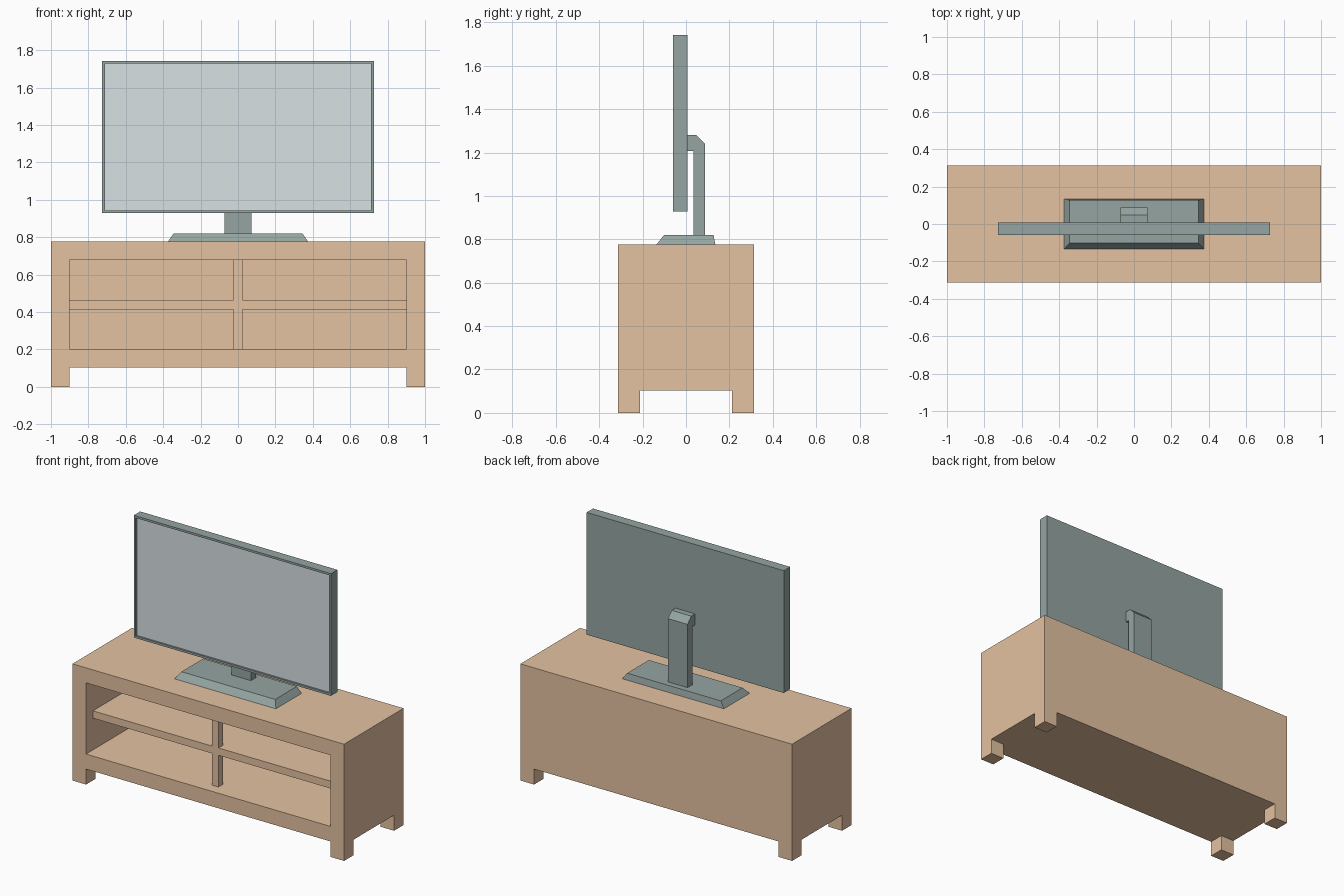
import bpy, bmesh
from mathutils import Vector

if "Cube" in bpy.data.objects:
    bpy.data.objects.remove(bpy.data.objects["Cube"])


def material(name, rgb):
    m = bpy.data.materials.new(name)
    m.diffuse_color = (*rgb, 1)
    m.use_nodes = True
    m.node_tree.nodes["Principled BSDF"].inputs["Base Color"].default_value = m.diffuse_color
    return m


WOOD = material("light_wood", (0.78, 0.54, 0.356))
CASING = material("grey_green_plastic", (0.30, 0.375, 0.362))
SCREEN = material("pale_screen", (0.69, 0.75, 0.775))


def split_box(lo, hi, cuts=()):
    """Box between two corners, its faces split by (axis, position) planes."""
    bm = bmesh.new()
    bmesh.ops.create_cube(bm, size=1)
    lo, hi = Vector(lo), Vector(hi)
    for v in bm.verts:
        v.co = Vector(h if c > 0 else l for c, l, h in zip(v.co, lo, hi))
    for axis, pos in cuts:
        n = Vector((0, 0, 0))
        n[axis] = 1
        bmesh.ops.bisect_plane(bm, geom=bm.verts[:] + bm.edges[:] + bm.faces[:],
                               plane_co=n * pos, plane_no=n)
    bm.normal_update()
    return bm


def pull(bm, rule, offset):
    """Extrude the faces picked by rule(centre, normal), leaving no face behind."""
    faces = [f for f in bm.faces if rule(f.calc_center_median(), f.normal)]
    geom = bmesh.ops.extrude_face_region(bm, geom=faces)["geom"]
    verts = [g for g in geom if isinstance(g, bmesh.types.BMVert)]
    bmesh.ops.translate(bm, verts=verts, vec=offset)
    bmesh.ops.delete(bm, geom=[f for f in faces if f.is_valid], context='FACES')
    bm.normal_update()


def finish(bm, name, *mats):
    bmesh.ops.recalc_face_normals(bm, faces=bm.faces[:])
    me = bpy.data.meshes.new(name)
    bm.to_mesh(me)
    bm.free()
    for m in mats:
        me.materials.append(m)
    ob = bpy.data.objects.new(name, me)
    bpy.context.collection.objects.link(ob)


# Cabinet: hollow front opening and four square legs
D, LEG, TOP, T = 0.313, 0.103, 0.777, 0.10
back = D - T
bm = split_box((-1, -D, LEG), (1, D, TOP),
               [(0, -0.9), (0, 0.9), (1, -back), (1, back), (2, LEG + T), (2, TOP - T)])
pull(bm, lambda c, n: n.z < -0.9 and c.z < LEG + 0.01 and abs(c.x) > 0.9 and abs(c.y) > back,
     (0, 0, -LEG))
pull(bm, lambda c, n: n.y < -0.9 and abs(c.x) < 0.8 and LEG + T < c.z < TOP - T,
     (0, D + back, 0))
finish(bm, "cabinet", WOOD)

# Shelf with slim centre posts above and below, set back from the front
S0, S1, F = 0.414, 0.463, -0.24
bm = split_box((-0.9, F, S0), (0.9, back, S1), [(0, -0.024), (0, 0.024), (1, F + 0.05)])
post = lambda c: abs(c.x) < 0.02 and c.y < F + 0.05
pull(bm, lambda c, n: n.z > 0.9 and post(c), (0, 0, TOP - T - S1))
pull(bm, lambda c, n: n.z < -0.9 and post(c), (0, 0, LEG + T - S0))
finish(bm, "shelf_and_posts", WOOD)

# Television panel with a thin bezel around a recessed screen
X, Z0, Z1, B = 0.726, 0.928, 1.742, 0.014
bm = split_box((-X, -0.059, Z0), (X, 0.008, Z1),
               [(0, B - X), (0, X - B), (2, Z0 + B), (2, Z1 - B)])
inner = lambda c: abs(c.x) < X - B - 0.01 and Z0 + B + 0.01 < c.z < Z1 - B - 0.01
pull(bm, lambda c, n: n.y < -0.9 and inner(c), (0, 0.012, 0))
for f in bm.faces:
    c = f.calc_center_median()
    if inner(c) and abs(f.normal.y) > 0.9 and c.y < 0:
        f.material_index = 1
finish(bm, "television", CASING, SCREEN)

# Stand base: sloped sides, top edge nearer the back
bm = split_box((-0.374, -0.135, TOP), (0.374, 0.135, 0.819))
for v in bm.verts:
    if v.co.z > 0.8:
        v.co.x *= 0.345 / 0.374
        v.co.y = -0.102 if v.co.y < 0 else 0.127
finish(bm, "stand_base", CASING)

# Stand neck: side profile (y, z) extruded across x
profile = [(0.008, 1.207), (0.034, 1.207), (0.034, 0.819), (0.087, 0.819),
           (0.087, 1.24), (0.048, 1.28), (0.008, 1.28)]
bm = bmesh.new()
rings = [[bm.verts.new((x, y, z)) for y, z in profile] for x in (-0.072, 0.072)]
for ring in rings:
    bm.faces.new(ring)
for i in range(len(profile)):
    j = (i + 1) % len(profile)
    bm.faces.new((rings[0][i], rings[0][j], rings[1][j], rings[1][i]))
finish(bm, "stand_neck", CASING)
